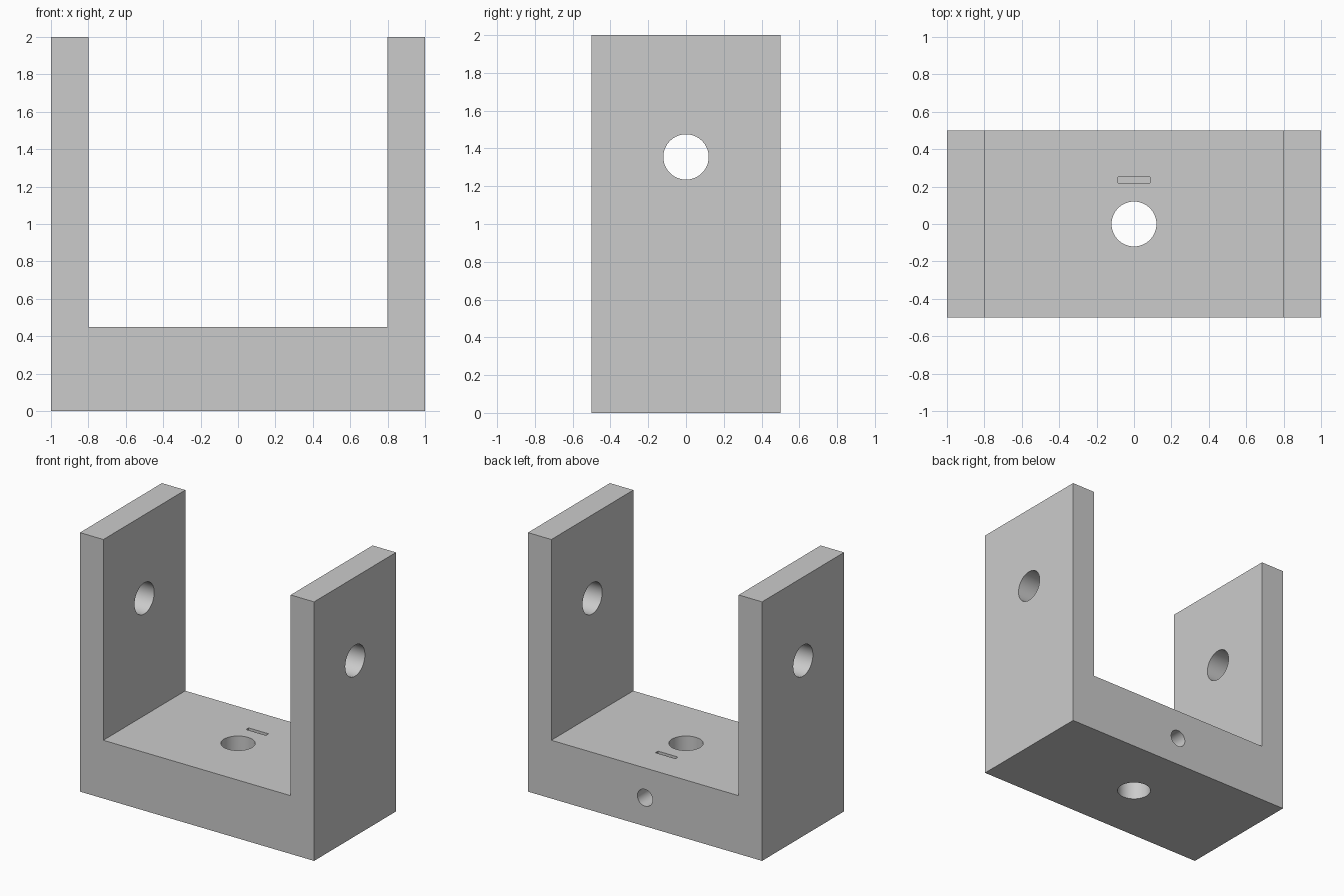
import bpy
import bmesh
from math import pi
from mathutils import Matrix, Vector

cube = bpy.data.objects.get("Cube")
if cube:
    bpy.data.objects.remove(cube, do_unlink=True)

grey = bpy.data.materials.new("light grey")
grey.use_nodes = True
grey.diffuse_color = (0.6, 0.6, 0.6, 1)
grey.node_tree.nodes["Principled BSDF"].inputs["Base Color"].default_value = (0.6, 0.6, 0.6, 1)


def add_object(name, bm):
    bmesh.ops.recalc_face_normals(bm, faces=bm.faces)
    mesh = bpy.data.meshes.new(name)
    bm.to_mesh(mesh)
    bm.free()
    mesh.materials.append(grey)
    obj = bpy.data.objects.new(name, mesh)
    bpy.context.collection.objects.link(obj)
    return obj


def cut(target, cutter):
    """Subtract a hidden cutter from the target."""
    mod = target.modifiers.new(cutter.name, "BOOLEAN")
    mod.operation = "DIFFERENCE"
    mod.solver = "EXACT"
    mod.object = cutter
    cutter.hide_render = True
    cutter.hide_set(True)


def bore(name, radius, length, centre, axis):
    """Cylindrical cutter along an axis."""
    bm = bmesh.new()
    turn = Vector((0, 0, 1)).rotation_difference(Vector(axis)).to_matrix().to_4x4()
    bmesh.ops.create_cone(bm, cap_ends=True, segments=64, radius1=radius, radius2=radius,
                          depth=length, matrix=Matrix.Translation(centre) @ turn)
    return add_object(name, bm)


# U-shaped bracket: front profile extruded through the depth
half = [(1, 0), (1, 2), (0.8, 2), (0.8, 0.45)]
profile = half + [(-x, z) for x, z in reversed(half)]
bm = bmesh.new()
face = bm.faces.new([bm.verts.new((x, -0.5, z)) for x, z in profile])
extruded = bmesh.ops.extrude_face_region(bm, geom=[face])
bmesh.ops.translate(bm, vec=(0, 1, 0),
                    verts=[v for v in extruded["geom"] if isinstance(v, bmesh.types.BMVert)])
bracket = add_object("bracket", bm)

# Pivot holes through both arms, base hole, and rear screw hole into the base hole
cut(bracket, bore("pivot_hole_cutter", 0.12, 3, (0, 0, 1.355), (1, 0, 0)))
cut(bracket, bore("base_hole_cutter", 0.12, 1, (0, 0, 0.25), (0, 0, 1)))
cut(bracket, bore("screw_hole_cutter", 0.065, 0.6, (0, 0.3, 0.22), (0, 1, 0)))

# Nut slot behind the base hole
bm = bmesh.new()
bmesh.ops.create_cube(bm, size=1, matrix=Matrix.Translation((0, 0.235, 0.33))
                      @ Matrix.Diagonal((0.17, 0.032, 0.4, 1)))
cut(bracket, add_object("nut_slot_cutter", bm))

# Apply the cuts, then smooth the bores and keep corners sharp
bpy.ops.object.select_all(action="DESELECT")
bracket.select_set(True)
bpy.context.view_layer.objects.active = bracket
for mod in list(bracket.modifiers):
    cutter = mod.object
    bpy.ops.object.modifier_apply(modifier=mod.name)
    bpy.data.objects.remove(cutter, do_unlink=True)
bpy.ops.object.shade_smooth_by_angle(angle=pi / 6)
